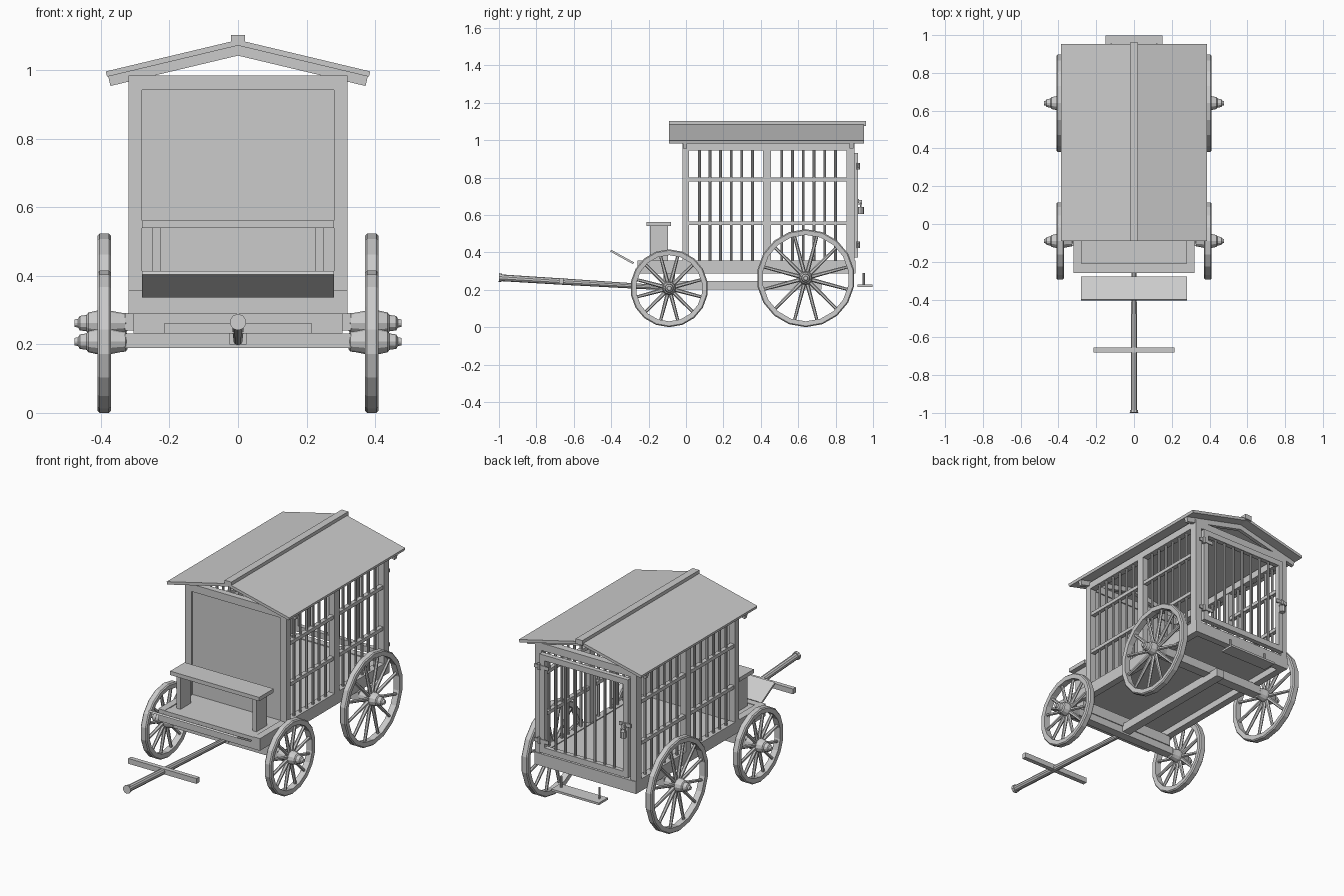
import bpy, bmesh, math
from mathutils import Vector, Matrix

if "Cube" in bpy.data.objects:
    bpy.data.objects.remove(bpy.data.objects["Cube"])


def finish(name, bm):
    bmesh.ops.recalc_face_normals(bm, faces=bm.faces[:])
    me = bpy.data.meshes.new(name)
    bm.to_mesh(me)
    bm.free()
    ob = bpy.data.objects.new(name, me)
    bpy.context.collection.objects.link(ob)
    return ob


def add_box(bm, x, y, z, rot=None):
    """Box from (min, max) ranges; rot is applied about its centre."""
    c = Vector([(a + b) / 2 for a, b in (x, y, z)])
    s = [b - a for a, b in (x, y, z)]
    m = Matrix.Translation(c) @ (rot or Matrix.Identity(4)) @ Matrix.Diagonal((*s, 1))
    bmesh.ops.create_cube(bm, size=1, matrix=m)


def add_rod(bm, a, b, r1, r2=None, n=8):
    a, b = Vector(a), Vector(b)
    d = b - a
    m = Matrix.Translation((a + b) / 2) @ d.to_track_quat('Z', 'Y').to_matrix().to_4x4()
    bmesh.ops.create_cone(bm, cap_ends=True, segments=n, radius1=r1,
                          radius2=r1 if r2 is None else r2, depth=d.length, matrix=m)


def add_lathe(bm, profile, n, cy, cz, side, closed=False):
    """Spin (x, radius) points about an x-parallel axis."""
    rings = []
    for k in range(n):
        t = 2 * math.pi * k / n
        rings.append([bm.verts.new((side * x, cy + r * math.sin(t), cz - r * math.cos(t)))
                      for x, r in profile])
    m = len(profile)
    for k in range(n):
        p, q = rings[k], rings[(k + 1) % n]
        for i in range(m if closed else m - 1):
            j = (i + 1) % m
            bm.faces.new((p[i], p[j], q[j], q[i]))
    if not closed:
        bm.faces.new([r[0] for r in rings])
        bm.faces.new([r[-1] for r in rings])


def boxes(name, *items):
    bm = bmesh.new()
    for it in items:
        add_box(bm, *it)
    return finish(name, bm)


def both(x0, x1, y, z):
    return [((x0, x1), y, z), ((-x1, -x0), y, z)]


# wheels: rim, twelve spokes and turned hub
def wheel(name, cy, R, side):
    bm = bmesh.new()
    w = 0.031
    add_lathe(bm, [(.371, R - .006), (.377, R), (.404, R), (.41, R - .006),
                   (.408, R - w), (.373, R - w)], 18, cy, R, side, True)
    for k in range(12):
        t = 2 * math.pi * (k + .5) / 12
        d = Vector((0, math.sin(t), math.cos(t)))
        c = Vector((side * .391, cy, R))
        add_rod(bm, c + d * .025, c + d * (R - .025), .011, .008, 6)
    add_lathe(bm, [(.323, .022), (.328, .029), (.345, .031), (.37, .036), (.41, .037),
                   (.437, .031), (.442, .024), (.462, .021), (.467, .013), (.477, .011)],
              12, cy, R, side)
    finish(name, bm)


FY, RY, FR, RR = -.09, .64, .208, .262
for s, tag in ((1, "right"), (-1, "left")):
    wheel("front_wheel_" + tag, FY, FR, s)
    wheel("rear_wheel_" + tag, RY, RR, s)

# undercarriage
boxes("front_axle", ((-.33, .33), (FY - .025, FY + .025), (.19, .232)),
      ((-.305, .305), (FY - .03, FY + .03), (.232, .292)))
boxes("rear_axle", ((-.33, .33), (RY - .028, RY + .028), (.24, .292)))
boxes("reach_beam", ((-.025, .025), (-.12, .725), (.2, .248)))

# chassis sills and floor
boxes("side_sills", *both(.28, .32, (-.26, .905), (.288, .357)))
boxes("end_sills", ((-.28, .28), (-.26, -.22), (.288, .355)),
      ((-.28, .28), (.865, .905), (.288, .357)))
boxes("floor", ((-.28, .28), (-.22, .865), (.325, .352)))

# cage posts and top rails
boxes("posts", *both(.28, .32, (-.02, .015), (.355, .985)),
      *both(.285, .32, (.412, .455), (.355, .95)),
      *both(.28, .32, (.857, .9), (.355, .985)))
boxes("top_rails", *both(.282, .32, (.015, .857), (.945, .985)),
      ((-.28, .28), (-.02, .015), (.943, .985)),
      ((-.28, .28), (.86, .9), (.943, .985)))

# solid front wall, slightly recessed
boxes("front_panel", ((-.28, .28), (-.008, .008), (.35, .943)))

# side bars and cross rails
bm = bmesh.new()
for s in (1, -1):
    for y0, y1 in ((.015, .412), (.455, .857)):
        for k in range(1, 7):
            y = y0 + (y1 - y0) * k / 7
            add_rod(bm, (s * .302, y, .355), (s * .302, y, .947), .0075)
        for z in (.555, .79):
            add_box(bm, (s * .302 - .012, s * .302 + .012), (y0, y1), (z - .01, z + .01))
finish("side_bars", bm)

# rear door with bars
Y = (.893, .92)
boxes("door_frame", *both(.247, .278, Y, (.372, .932)),
      ((-.247, .247), Y, (.372, .405)), ((-.247, .247), Y, (.9, .932)))
bm = bmesh.new()
for k in range(1, 8):
    x = -.247 + .494 * k / 8
    add_rod(bm, (x, .906, .4), (x, .906, .905), .0075)
finish("door_bars", bm)
bm = bmesh.new()
for z in (.44, .86):
    add_rod(bm, (.281, .92, z - .018), (.281, .92, z + .018), .009)
    add_box(bm, (.22, .31), (.918, .924), (z - .01, z + .01))
finish("door_hinges", bm)

# hasp and padlock
boxes("hasp", ((-.3, -.225), (.918, .926), (.665, .685)),
      ((-.268, -.25), (.92, .94), (.655, .68)))
bm = bmesh.new()
add_rod(bm, (-.259, .935, .606), (-.259, .935, .642), .017, .017, 8)
pts = [(-.259 + .012 * math.cos(t * math.pi / 6), .935, .65 + .016 * math.sin(t * math.pi / 6))
       for t in range(7)]
pts = [(-.247, .935, .638)] + pts + [(-.271, .935, .638)]
for a, b in zip(pts, pts[1:]):
    add_rod(bm, a, b, .004, .004, 6)
finish("padlock", bm)

# rear step
boxes("rear_step", ((-.15, .15), (.917, .998), (.215, .227)))
bm = bmesh.new()
for x in (-.12, .12):
    add_rod(bm, (x, .95, .22), (x, .95, .29), .006)
finish("step_pins", bm)

# roof slabs, rafters and ridge
A = math.atan2(.092, .386)


def sloped(name, y_ranges, top, thick, x1):
    bm = bmesh.new()
    for s in (1, -1):
        for y0, y1 in y_ranges:
            L = x1 / math.cos(A)
            m = (Matrix.Translation((0, (y0 + y1) / 2, top)) @ Matrix.Rotation(s * A, 4, 'Y')
                 @ Matrix.Translation((s * L / 2, 0, -thick / 2))
                 @ Matrix.Diagonal((L, y1 - y0, thick, 1)))
            bmesh.ops.create_cube(bm, size=1, matrix=m)
    finish(name, bm)


sloped("roof", [(-.09, .952)], 1.089, .016, .386)
sloped("rafters", [(-.015, .006), (.874, .895)], 1.073, .029, .379)
boxes("ridge_beam", ((-.021, .021), (-.09, .962), (1.075, 1.103)))

# driver's seat
boxes("seat", ((-.28, .28), (-.21, -.08), (.54, .562)))
boxes("seat_supports", *both(.227, .251, (-.193, -.097), (.352, .54)))

# tilted footboard
bm = bmesh.new()
add_box(bm, (-.28, .28), (-.412, -.272), (.37, .381),
        Matrix.Rotation(-math.radians(29), 4, 'X'))
finish("footboard", bm)

# draw pole with end knob and crossbar
bm = bmesh.new()
add_rod(bm, (0, -.99, .264), (0, -.65, .243), .018, .017, 10)
add_rod(bm, (0, -.65, .243), (0, -.09, .209), .017, .013, 10)
add_rod(bm, (0, -1, .265), (0, -.985, .264), .024, .022, 10)
finish("draw_pole", bm)
boxes("pole_crossbar", ((-.215, .215), (-.68, -.655), (.232, .262)))
